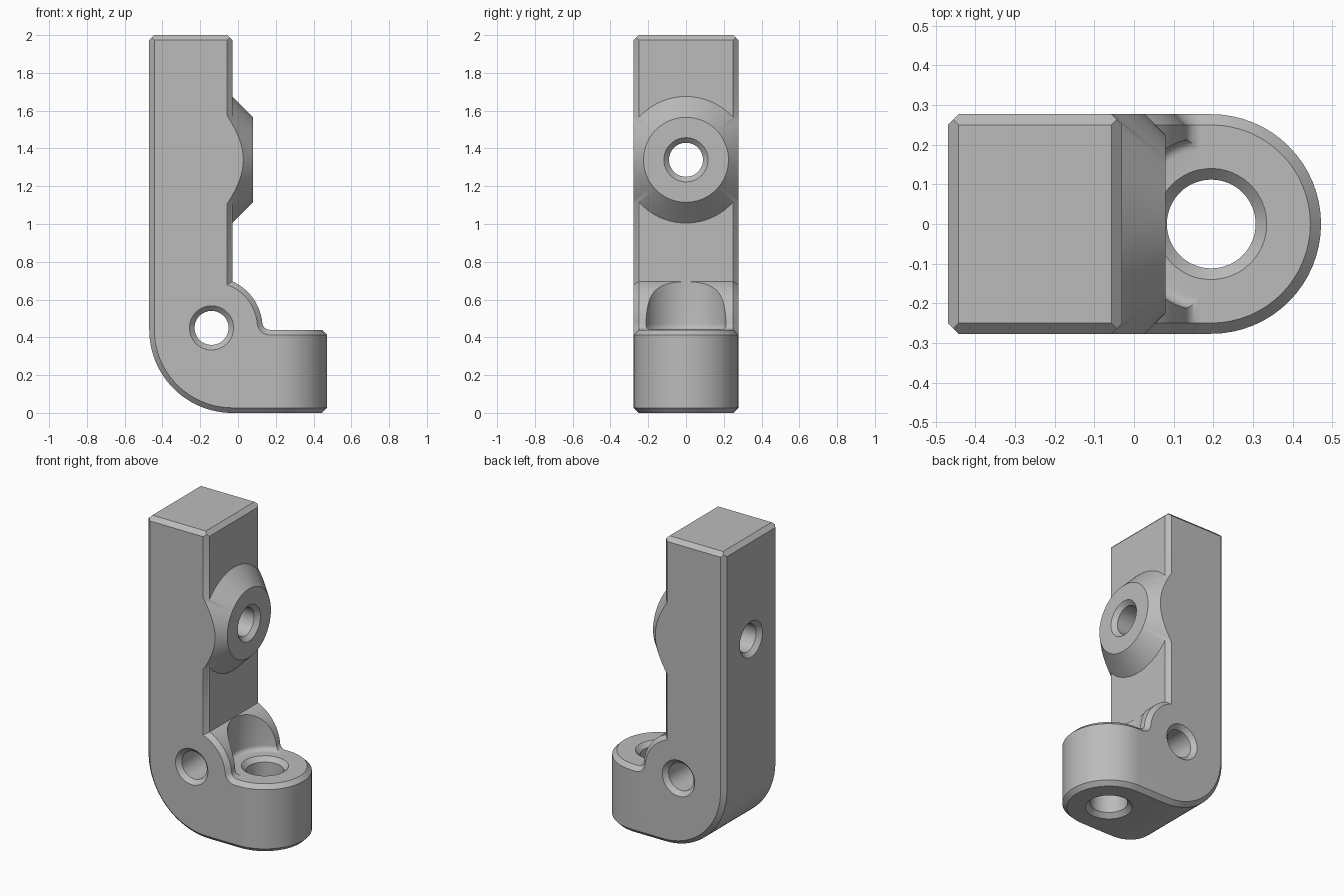
import bpy
import bmesh
from math import acos, asin, cos, sin, pi, sqrt
from mathutils import Matrix, Vector

if "Cube" in bpy.data.objects:
    bpy.data.objects.remove(bpy.data.objects["Cube"])

HALF = 0.277           # half depth of the bracket
CH = 0.027             # chamfer size
BACK, WALL = -0.47, -0.03
FOOT_X, FOOT_TOP = 0.195, 0.44
PIN = (-0.14, 0.45)    # cross hole centre in x, z
BOLT_Z = 1.34

metal = bpy.data.materials.new("plain grey")
metal.use_nodes = True
grey = (0.5, 0.5, 0.5, 1)
metal.diffuse_color = grey
metal.node_tree.nodes["Principled BSDF"].inputs["Base Color"].default_value = grey


def loft(name, rings):
    """Closed solid skinned through equal-length rings of points."""
    bm = bmesh.new()
    loops = [[bm.verts.new(p) for p in ring] for ring in rings]
    n = len(loops[0])
    for a, b in zip(loops, loops[1:]):
        for i in range(n):
            j = (i + 1) % n
            bm.faces.new((a[i], a[j], b[j], b[i]))
    bm.faces.new(loops[0])
    bm.faces.new(loops[-1])
    bmesh.ops.remove_doubles(bm, verts=bm.verts, dist=1e-5)
    bmesh.ops.recalc_face_normals(bm, faces=bm.faces)
    mesh = bpy.data.meshes.new(name)
    bm.to_mesh(mesh)
    bm.free()
    mesh.materials.append(metal)
    obj = bpy.data.objects.new(name, mesh)
    bpy.context.collection.objects.link(obj)
    return obj


def lathe(name, profile, origin, axis="Z", n=64):
    """Solid of revolution from (radius, distance along axis) pairs."""
    turn = Vector((0, 0, 1)).rotation_difference(
        Vector([float(axis == k) for k in "XYZ"])).to_matrix().to_4x4()
    place = Matrix.Translation(origin) @ turn
    return loft(name, [[place @ Vector((r * cos(2 * pi * i / n), r * sin(2 * pi * i / n), t))
                        for i in range(n)] for r, t in profile])


def combine(target, tool, operation):
    mod = target.modifiers.new("join", "BOOLEAN")
    mod.operation = operation
    mod.solver = "EXACT"
    mod.object = tool
    tool.hide_render = True
    bpy.context.view_layer.objects.active = target
    bpy.ops.object.modifier_apply(modifier=mod.name)
    bpy.data.objects.remove(tool)


def arc(cx, cz, r, a, b, n):
    return [(cx + r * cos(a + (b - a) * i / n), cz + r * sin(a + (b - a) * i / n))
            for i in range(n + 1)]


def outline(d):
    """Side outline of the bracket, shrunk by d."""
    m = max(d, CH - d)
    hump, fil = 0.27, 0.04
    lift = FOOT_TOP + fil - PIN[1]
    tilt = asin(lift / (hump + fil))
    fx = PIN[0] + sqrt((hump + fil) ** 2 - lift ** 2)
    pts = [(BACK + d, 2 - m), (BACK + m, 2 - d), (WALL - m, 2 - d), (WALL - d, 2 - m)]
    pts += arc(*PIN, hump - d, acos((WALL - d - PIN[0]) / (hump - d)), tilt, 20)
    pts += arc(fx, FOOT_TOP + fil, fil + d, pi + tilt, 1.5 * pi, 8)[1:]
    pts += [(FOOT_X, FOOT_TOP - d), (FOOT_X, d)]
    pts += arc(WALL, FOOT_TOP, FOOT_TOP - d, -pi / 2, -pi, 24)
    return pts


# Upright with chamfered edges
insets = [CH, CH / 2, 0]
layers = [(-HALF + CH - d, d) for d in insets]
layers += [(HALF - CH + d, d) for d in reversed(insets)]
layers = [((-1 if k < 3 else 1) * (HALF - CH + d), d) for k, (_, d) in enumerate(layers)]
bracket = loft("bracket", [[(x, y, z) for x, z in outline(d)] for y, d in layers])

# Round scoop in the hump, with a filleted floor
scoop = [(0.222 - 0.03 + r, z) for r, z in arc(0, FOOT_TOP + 0.0305, 0.03, -pi / 2, 0, 6)]
combine(bracket, lathe("scoop", scoop + [(0.222, 0.8)], (FOOT_X, 0, 0)), "DIFFERENCE")

# Rounded foot
foot = [(HALF - CH, 0), (HALF, CH), (HALF, FOOT_TOP - CH), (HALF - CH, FOOT_TOP)]
combine(bracket, lathe("foot", foot, (FOOT_X, 0, 0)), "UNION")

# Conical boss, trimmed flush with the sides
boss = lathe("boss", [(0.385, -0.08), (0.225, 0.08)], (0, 0, BOLT_Z), "X", 96)
slab = loft("slab", [[(-1, y, 0.5), (1, y, 0.5), (1, y, 2.5), (-1, y, 2.5)]
                     for y in (-HALF, HALF)])
combine(boss, slab, "INTERSECT")
combine(bracket, boss, "UNION")


# Countersunk through holes
def drill(radius, sink, start, end, origin, axis):
    e = 0.02
    profile = [(radius + sink + e, start - e), (radius, start + sink),
               (radius, end - sink), (radius + sink + e, end + e)]
    combine(bracket, lathe("drill", profile, origin, axis), "DIFFERENCE")


drill(0.112, 0.028, 0, FOOT_TOP, (FOOT_X, 0, 0), "Z")
drill(0.09, 0.027, -HALF, HALF, (PIN[0], 0, PIN[1]), "Y")
drill(0.09, 0.027, BACK, 0.08, (0, 0, BOLT_Z), "X")

# Smooth curves, crisp edges
bpy.ops.object.select_all(action="DESELECT")
bracket.select_set(True)
bpy.context.view_layer.objects.active = bracket
bpy.ops.object.shade_smooth_by_angle(angle=pi / 6)
